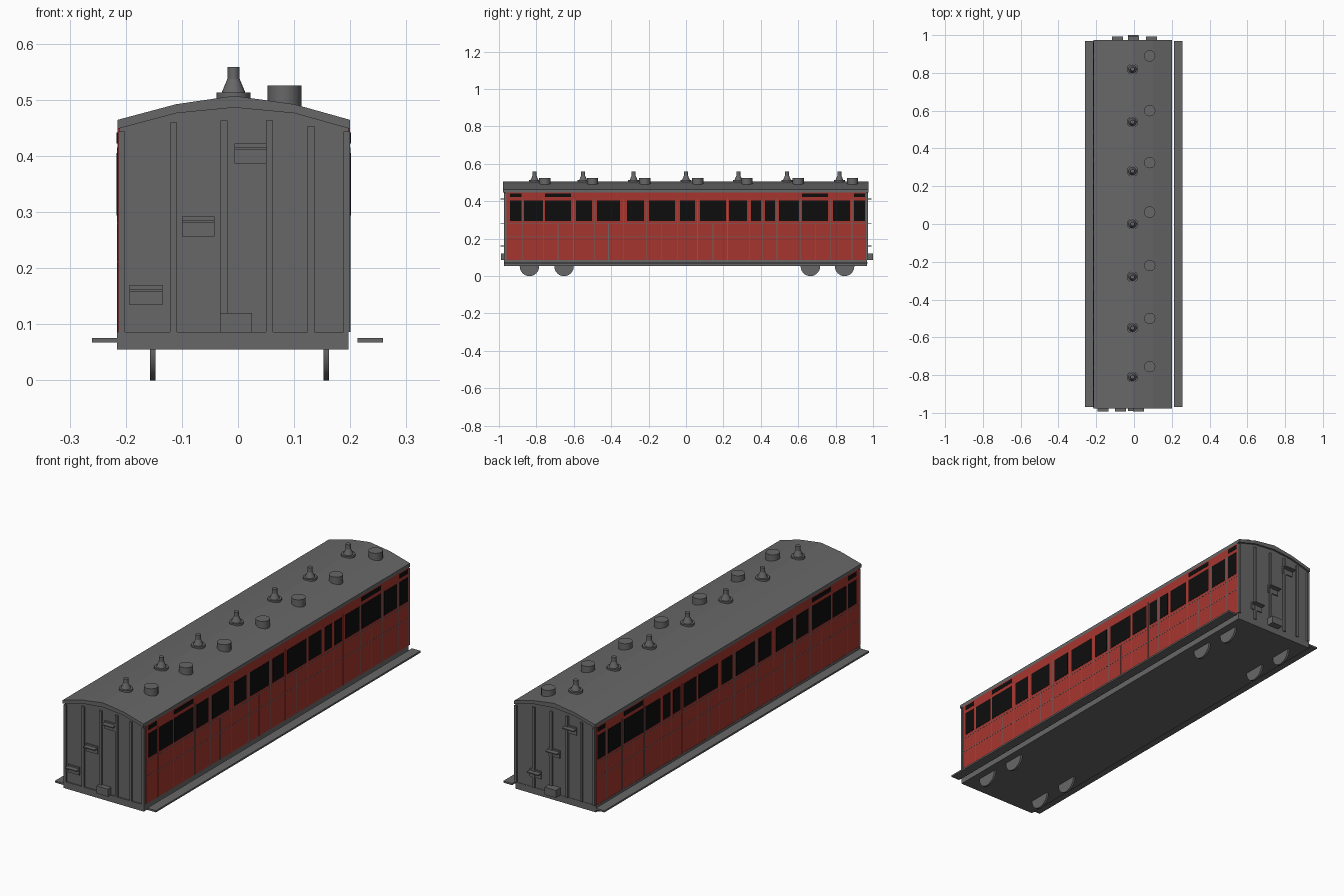
import bpy, bmesh
from mathutils import Matrix, Vector

cube = bpy.data.objects.get("Cube")
if cube:
    bpy.data.objects.remove(cube, do_unlink=True)


def material(name, rgb):
    m = bpy.data.materials.new(name)
    m.use_nodes = True
    m.diffuse_color = (*rgb, 1)
    m.node_tree.nodes["Principled BSDF"].inputs["Base Color"].default_value = (*rgb, 1)
    return m


GREY = material("dark grey", (0.135, 0.135, 0.135))
RED = material("carriage red", (0.38, 0.036, 0.028))
BLACK = material("window black", (0.004, 0.004, 0.004))


def finish(name, bm, mat, smooth=False):
    bmesh.ops.recalc_face_normals(bm, faces=bm.faces)
    mesh = bpy.data.meshes.new(name)
    bm.to_mesh(mesh)
    bm.free()
    mesh.materials.append(mat)
    ob = bpy.data.objects.new(name, mesh)
    bpy.context.collection.objects.link(ob)
    if smooth:
        bpy.ops.object.select_all(action="DESELECT")
        ob.select_set(True)
        bpy.context.view_layer.objects.active = ob
        bpy.ops.object.shade_smooth_by_angle()
    return ob


def add_box(bm, x, y, z):
    lo, hi = Vector((x[0], y[0], z[0])), Vector((x[1], y[1], z[1]))
    mat = Matrix.Translation((lo + hi) / 2) @ Matrix.Diagonal((*(hi - lo), 1))
    bmesh.ops.create_cube(bm, size=1, matrix=mat)


def boxes(name, mat, items):
    bm = bmesh.new()
    for item in items:
        add_box(bm, *item)
    return finish(name, bm, mat)


def prism(name, mat, outline, y0, y1):
    """Extrude an x-z outline along y."""
    bm = bmesh.new()
    face = bm.faces.new([bm.verts.new((x, y0, z)) for x, z in outline])
    ext = bmesh.ops.extrude_face_region(bm, geom=[face])
    verts = [g for g in ext["geom"] if isinstance(g, bmesh.types.BMVert)]
    bmesh.ops.translate(bm, verts=verts, vec=(0, y1 - y0, 0))
    return finish(name, bm, mat)


def add_cone(bm, x, y, z0, z1, r0, r1):
    bmesh.ops.create_cone(bm, cap_ends=True, segments=20, radius1=r0, radius2=r1,
                          depth=z1 - z0, matrix=Matrix.Translation((x, y, (z0 + z1) / 2)))


LEFT, RIGHT, END = 0.2, -0.215, 0.966

# Roof shell and body core sharing one arch
arch = [(RIGHT, 0.448), (-0.11, 0.476), (-0.007, 0.486), (0.1, 0.476), (LEFT, 0.448)]
top = [(x, z + (0.021 if abs(x + 0.007) < 0.01 else 0.016)) for x, z in arch]
prism("roof", GREY, arch + top[::-1], -0.978, 0.975)
core = [(max(RIGHT + 0.003, min(LEFT - 0.003, x)), z + 0.001) for x, z in arch]
prism("body_core", GREY, core + [(LEFT - 0.003, 0.08), (RIGHT + 0.003, 0.08)], -END, END)

# Underframe and running boards
boxes("underframe", GREY, [((-0.216, 0.197), (-0.972, 0.968), (0.055, 0.086))])
boxes("running_boards", GREY, [((-0.26, -0.214), (-0.97, 0.97), (0.067, 0.075)),
                               ((0.213, 0.258), (-0.97, 0.97), (0.067, 0.075))])

# Window spans along the length
windows = [(-.94, -.88), (-.866, -.765), (-.754, -.615), (-.588, -.503), (-.476, -.353),
           (-.316, -.225), (-.198, -.06), (-.032, .048), (.075, .214), (.23, .326),
           (.348, .401), (.422, .476), (.497, .604), (.62, .76), (.786, .877), (.898, .957)]
vents = [windows[i] for i in (0, 2, 13, 15)]

for side, x, s in (("left", LEFT, 1), ("right", RIGHT, -1)):
    def layer(a, b):
        return tuple(sorted((x + s * a, x + s * b)))

    boxes(side + "_side_panel", RED, [(layer(-0.004, 0), (-0.96, 0.962), (0.086, 0.449))])
    boxes(side + "_windows", BLACK,
          [(layer(-0.002, 0.0012), w, (0.294, 0.405)) for w in windows] +
          [(layer(-0.002, 0.0012), w, (0.422, 0.442)) for w in vents])
    # Thin beading between panels
    gaps = [(a[1] + b[0]) / 2 for a, b in zip(windows, windows[1:])]
    mids = [(a + b) / 2 for a, b in windows if b - a > 0.11]
    lines = [((-0.96, 0.962), (z, z + 0.003)) for z in (0.21, 0.278)]
    lines += [((y - 0.0015, y + 0.0015), (0.086, 0.415)) for y in gaps]
    lines += [((y - 0.0015, y + 0.0015), (0.086, 0.278)) for y in mids]
    boxes(side + "_beading", GREY, [(layer(-0.002, 0.0006), y, z) for y, z in lines])

# Carriage ends: ribs, climbing steps and a coupling box
ribs = [(-0.207, 0.443), (-0.115, 0.459), (-0.025, 0.463), (0.056, 0.463),
        (0.13, 0.453), (0.194, 0.443)]
steps = {"front": [(-0.164, 0.17), (-0.071, 0.292), (0.023, 0.422)],
         "back": [(0.093, 0.17), (-0.003, 0.292), (-0.088, 0.422)]}
for end, s in (("front", -1), ("back", 1)):
    def depth(a, b):
        return tuple(sorted((s * (END + a), s * (END + b))))

    flip = (lambda v: v) if s < 0 else (lambda v: -0.013 - v)
    boxes(end + "_ribs", GREY, [((flip(x) - 0.006, flip(x) + 0.006), depth(-0.004, 0.008), (0.086, z))
                                for x, z in ribs])
    parts = []
    for x, z in steps[end]:
        span = (x - 0.029, x + 0.029)
        parts.append((span, depth(-0.002, 0.005), (z - 0.036, z)))
        parts.append((span, depth(0, 0.027), (z - 0.012, z - 0.007)))
    boxes(end + "_steps", GREY, parts)
    boxes(end + "_coupling_box", GREY, [((-0.032, 0.025), depth(-0.002, 0.034 if s > 0 else 0.024),
                                         (0.085, 0.12))])

# Roof lamps and drum ventilators
bm = bmesh.new()
for y in (-0.81, -0.55, -0.28, 0, 0.28, 0.54, 0.82):
    add_cone(bm, -0.008, y, 0.49, 0.513, 0.03, 0.03)
    add_cone(bm, -0.008, y, 0.513, 0.537, 0.021, 0.011)
    add_cone(bm, -0.008, y, 0.537, 0.558, 0.011, 0.011)
finish("roof_lamps", bm, GREY, True)
bm = bmesh.new()
for y in (-0.755, -0.5, -0.22, 0.063, 0.325, 0.6, 0.89):
    add_cone(bm, 0.083, y, 0.475, 0.525, 0.03, 0.03)
finish("roof_ventilators", bm, GREY, True)

# Wheels
bm = bmesh.new()
for y in (-0.837, -0.652, 0.665, 0.848):
    for x in (-0.152, 0.157):
        bmesh.ops.create_cone(bm, cap_ends=True, segments=32, radius1=0.052, radius2=0.052, depth=0.01,
                              matrix=Matrix.Translation((x, y, 0.052)) @ Matrix.Rotation(1.5708, 4, "Y"))
finish("wheels", bm, GREY, True)
